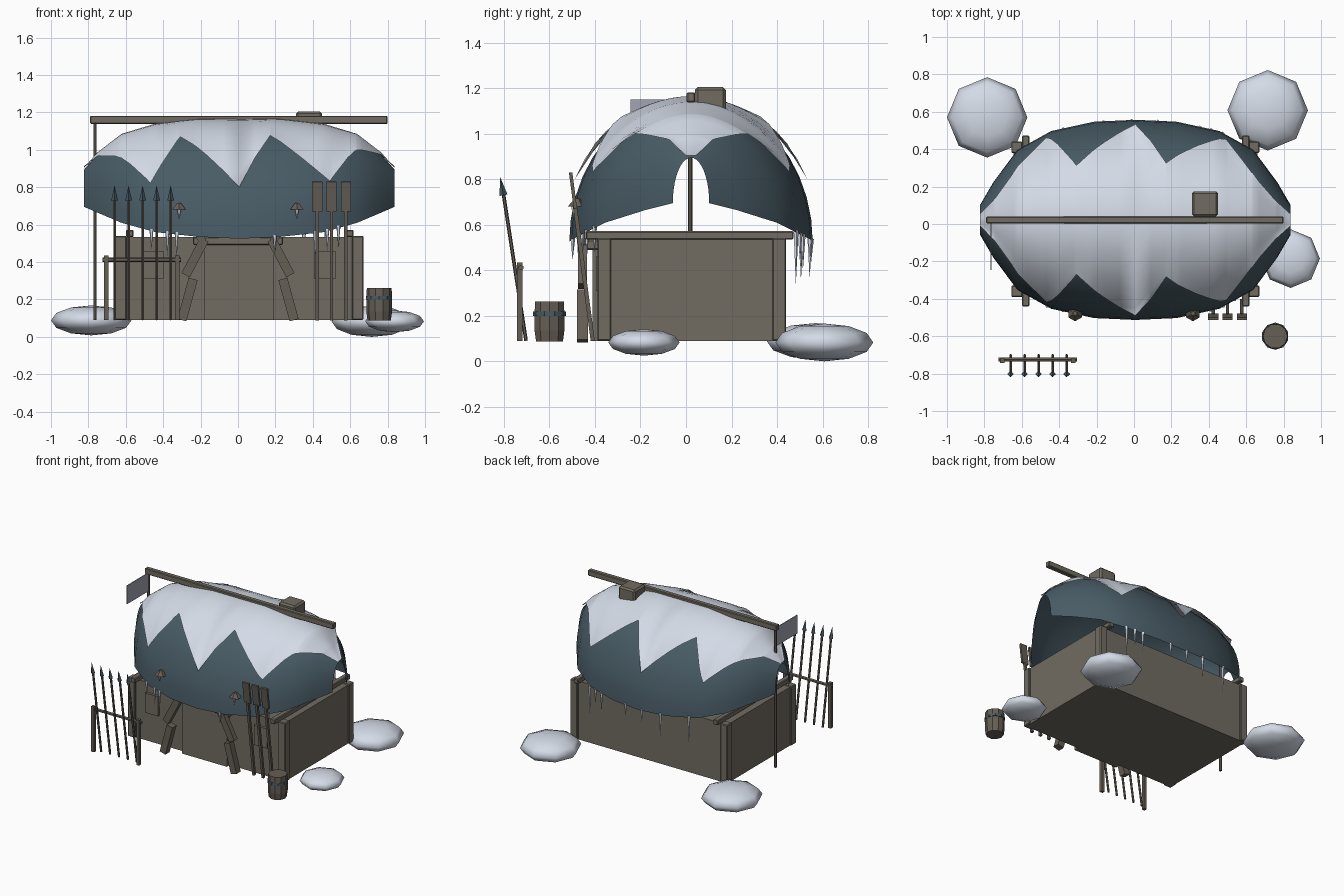
import bpy, bmesh, math
from mathutils import Vector

if "Cube" in bpy.data.objects:
    bpy.data.objects.remove(bpy.data.objects["Cube"])

def mat(name, c):
    m = bpy.data.materials.new(name)
    m.diffuse_color = (*c, 1)
    m.use_nodes = True
    m.node_tree.nodes["Principled BSDF"].inputs["Base Color"].default_value = m.diffuse_color
    return m

WOOD = mat("weathered wood", (0.165, 0.15, 0.122))
DARK = mat("dark wood", (0.13, 0.112, 0.09))
SLATE = mat("slate blue", (0.065, 0.105, 0.13))
SNOW = mat("snow", (0.66, 0.71, 0.80))
CLOTH = mat("grey cloth", (0.36, 0.38, 0.45))

def obj(name, bm, m, smooth=False):
    me = bpy.data.meshes.new(name)
    bm.to_mesh(me)
    bm.free()
    me.materials.append(m)
    for p in me.polygons:
        p.use_smooth = smooth
    o = bpy.data.objects.new(name, me)
    bpy.context.collection.objects.link(o)
    return o

def box(name, x0, x1, y0, y1, z0, z1, m, bevel=0.0):
    bm = bmesh.new()
    bmesh.ops.create_cube(bm, size=1)
    for v in bm.verts:
        v.co = Vector(((x0 + x1) / 2 + v.co.x * (x1 - x0), (y0 + y1) / 2 + v.co.y * (y1 - y0),
                       (z0 + z1) / 2 + v.co.z * (z1 - z0)))
    if bevel:
        bmesh.ops.bevel(bm, geom=bm.edges[:], offset=bevel, segments=1, affect='EDGES')
    return obj(name, bm, m)

def rod(name, a, b, r1, r2, m, n=6):
    a, b = Vector(a), Vector(b)
    bm = bmesh.new()
    bmesh.ops.create_cone(bm, cap_ends=True, segments=n, radius1=r1, radius2=r2, depth=(b - a).length)
    q = (b - a).to_track_quat('Z', 'Y')
    for v in bm.verts:
        v.co = q @ v.co + (a + b) / 2
    return obj(name, bm, m)

def plank(name, a, b, w, d, m):
    # bar of rectangular section; width lies across x, depth across y
    a, b = Vector(a), Vector(b)
    ax = (b - a).normalized()
    side = ax.cross(Vector((0, 1, 0))).normalized()
    dep = side.cross(ax)
    bm = bmesh.new()
    bmesh.ops.create_cube(bm, size=1)
    for v in bm.verts:
        v.co = (a + b) / 2 + side * v.co.x * w + dep * v.co.y * d + ax * v.co.z * (b - a).length
    return obj(name, bm, m)

def interp(tab, x):
    for p, q in zip(tab, tab[1:]):
        if x <= q[0] + 1e-6:
            f = (x - p[0]) / (q[0] - p[0])
            return [u + (v - u) * f for u, v in zip(p[1:], q[1:])]
    return list(tab[-1][1:])

# Walls, corner posts and wall plates
box("walls", -0.645, 0.66, -0.375, 0.425, 0.09, 0.535, WOOD)
for sx in (-1, 1):
    cx = 0.007 + sx * 0.633
    for y in (-0.36, 0.41):
        box("corner_post", cx - 0.03, cx + 0.03, y - 0.03, y + 0.03, 0.09, 0.54, WOOD, 0.005)
    cx = 0.01 + sx * 0.588
    box("wall_plate", cx - 0.02, cx + 0.02, -0.44, 0.472, 0.535, 0.572, WOOD, 0.005)

# Upturned boat roof: stations of |x|, half width, eave height, top height
ST = [(0, .535, .525, 1.155), (.22, .525, .535, 1.155), (.45, .475, .56, 1.13),
      (.63, .375, .61, 1.075), (.76, .20, .665, .975), (.83, .08, .695, .895)]
def roof_pt(x, a, off=0):
    w, b, t = interp(ST, abs(x))
    return Vector((x + .007, .022 + (w + off) * math.sin(a), b + (t - b + off) * math.cos(a)))

def sheet(name, rows, m):
    bm = bmesh.new()
    vs = [[bm.verts.new(p) for p in r] for r in rows]
    for r, s in zip(vs, vs[1:]):
        for i in range(len(r) - 1):
            bm.faces.new((r[i], s[i], s[i + 1], r[i + 1]))
    bmesh.ops.recalc_face_normals(bm, faces=bm.faces[:])
    return obj(name, bm, m, True)

xs = sorted({s * k[0] for k in ST for s in (-1, 1)})
hull = sheet("hull_roof", [[roof_pt(x, (-1 + 2 * i / 20) * math.pi / 2) for i in range(21)] for x in xs], SLATE)

# Snow cover with a zigzag lower edge
ZIG = [(-.83, .3), (-.65, .75), (-.475, 1.12), (-.315, .58), (0, 1.14),
       (.165, .58), (.485, 1.1), (.62, .68), (.83, .3)]
sx = set(xs) | {z[0] for z in ZIG} | {-.83 + i * .083 for i in range(21)}
rows = []
for x in sorted(sx):
    A = interp(ZIG, x)[0]
    rows.append([roof_pt(x, A * (-1 + i / 8), .01 + .018 * abs(-1 + i / 8) ** 4) for i in range(17)])
sheet("roof_snow", rows, SNOW)

# Ridge beam, smoke vent, flag and its pole
box("ridge_beam", -0.79, 0.80, 0.003, 0.04, 1.138, 1.182, WOOD, 0.005)
box("smoke_vent", 0.31, 0.45, 0.04, 0.175, 1.09, 1.205, WOOD, 0.012)
rod("flag_pole", (-.765, .018, .09), (-.765, .018, 1.15), .01, .01, DARK)
box("flag", -.768, -.762, -.245, .012, 1.01, 1.15, CLOTH)

# Door, lintel and shutters
box("door", -.183, .193, -.41, -.37, .09, .5, WOOD)
box("lintel", -.24, .24, -.44, -.37, .49, .535, WOOD, .006)
for x in (-.453, .465):
    box("shutter", x - .055, x + .055, -.395, -.37, .31, .46, WOOD)

# Carved zigzag posts with beast heads on both sides of the door
for s in (-1, 1):
    y = -.455
    plank("carved_post_lower", (s * .3, y, .09), (s * .24, y, .31), .05, .05, DARK)
    plank("carved_post_middle", (s * .28, y, .33), (s * .18, y, .52), .05, .04, DARK)
    plank("carved_post_upper", (s * .19, y, .51), (s * .28, y, .69), .04, .035, DARK)
    rod("carved_head", (s * .315, -.478, .68), (s * .315, -.478, .715), .042, .012, DARK)
    rod("carved_tooth", (s * .315, -.495, .682), (s * .315, -.495, .63), .012, 0, SNOW, 5)

# Spear rack
for x in (-.705, -.325):
    box("rack_post", x - .012, x + .012, -.742, -.718, .09, .435, DARK)
rod("rack_bar", (-.725, -.725, .412), (-.305, -.725, .412), .012, .012, DARK)
for i in range(5):
    x = -.66 + i * .075
    rod("spear_shaft", (x, -.703, .09), (x, -.803, .74), .008, .008, DARK)
    rod("spear_head", (x, -.802, .73), (x, -.817, .81), .018, 0, SLATE, 4)

# Paddles leaning on the front
for i in range(3):
    x = .423 + i * .077
    plank("paddle_shaft", (x, -.41, .09), (x, -.488, .68), .018, .018, DARK)
    plank("paddle_blade", (x, -.486, .67), (x, -.507, .83), .055, .015, DARK)

# Barrel with hoop
bm = bmesh.new()
prof = [(.062, .088), (.069, .135), (.069, .215), (.066, .262)]
rings = [[bm.verts.new((.755 + r * math.cos(k * math.tau / 10), -.6 + r * math.sin(k * math.tau / 10), z))
          for k in range(10)] for r, z in prof]
for r, s in zip(rings, rings[1:]):
    for k in range(10):
        bm.faces.new((r[k], r[(k + 1) % 10], s[(k + 1) % 10], s[k]))
bm.faces.new(rings[0][::-1])
bm.faces.new(rings[-1])
obj("barrel", bm, DARK)
rod("barrel_hoop", (.755, -.6, .2), (.755, -.6, .218), .073, .073, SLATE, 10)

# Snow drifts
for x, y, z, r, h in ((-.785, .57, .088, .215, .08), (.715, .608, .083, .215, .083), (.837, -.185, .083, .157, .058)):
    bm = bmesh.new()
    bmesh.ops.create_uvsphere(bm, u_segments=8, v_segments=6, radius=1)
    for v in bm.verts:
        v.co = Vector((x + v.co.x * r, y + v.co.y * r, z + v.co.z * h))
    obj("snow_drift", bm, SNOW, True)

# Icicles under both eaves: side, x, length
for s, x, l in ((-1, -.47, .1), (-1, -.385, .12), (-1, -.335, .12), (-1, .19, .09), (-1, .405, .12),
                (-1, .47, .11), (-1, .53, .11), (1, -.385, .2), (1, -.17, .17), (1, -.02, .09),
                (1, .12, .09), (1, .345, .15), (1, .405, .12), (1, .465, .23)):
    p = roof_pt(x, s * math.pi / 2)
    p.y -= s * .006
    rod("icicle", (p.x, p.y, p.z + .012), (p.x, p.y, p.z - l), .012, 0, SNOW, 5)
